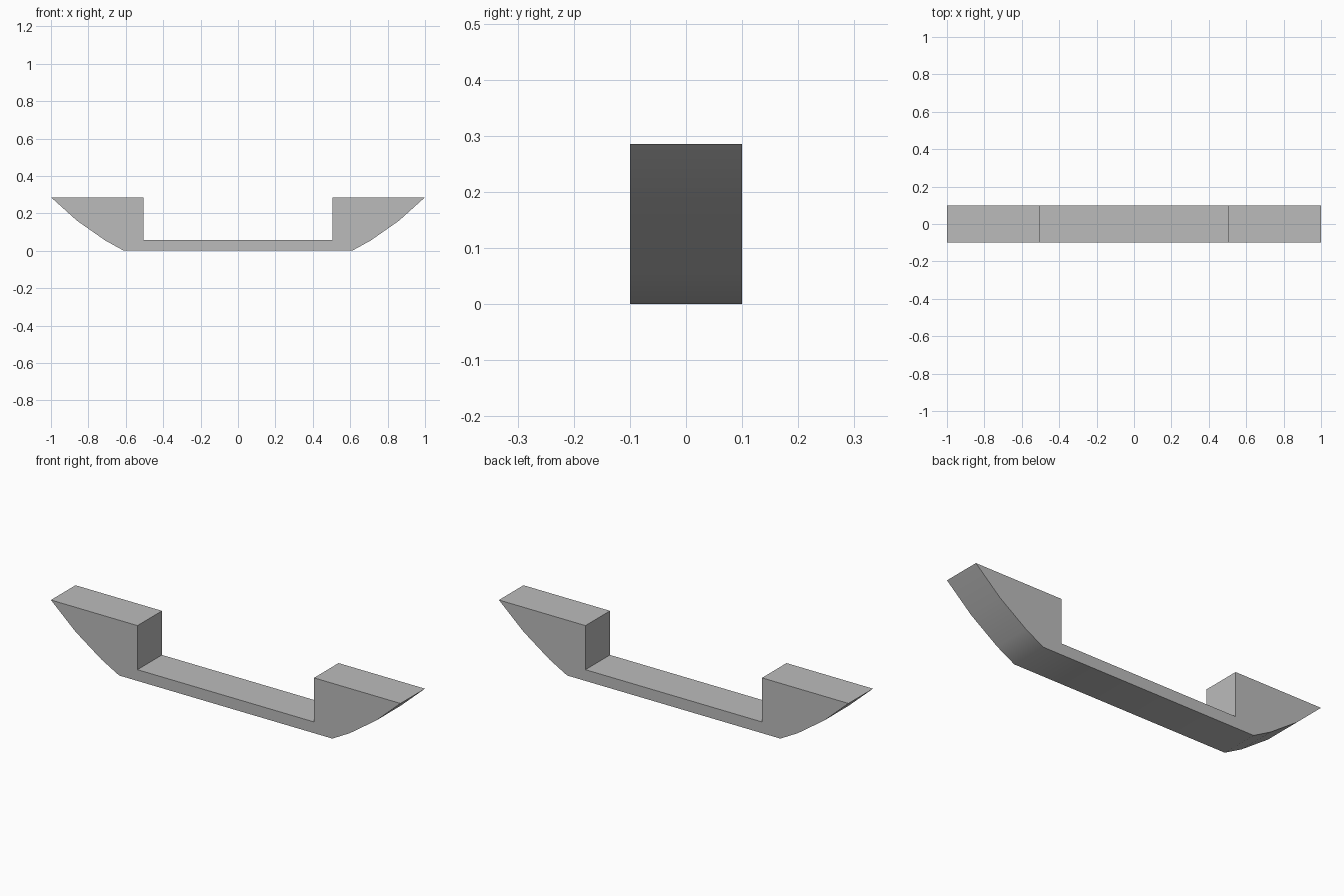
import bpy
import bmesh
import math

if "Cube" in bpy.data.objects:
    bpy.data.objects.remove(bpy.data.objects["Cube"], do_unlink=True)

DEPTH = 0.2

# Plain grey material
grey = bpy.data.materials.new("plain_grey")
grey.use_nodes = True
colour = (0.5, 0.5, 0.5, 1)
grey.diffuse_color = colour
grey.node_tree.nodes["Principled BSDF"].inputs["Base Color"].default_value = colour

# Half profile from the curved underside round to the recess, then mirrored
half = [(0.61, 0), (0.71, 0.055), (0.86, 0.16), (1, 0.286),
        (0.505, 0.286), (0.505, 0.058)]
profile = half + [(-x, z) for x, z in reversed(half)]

# Extrude the profile through the depth
bm = bmesh.new()
face = bm.faces.new([bm.verts.new((x, -DEPTH / 2, z)) for x, z in profile])
result = bmesh.ops.extrude_face_region(bm, geom=[face])
moved = [g for g in result["geom"] if isinstance(g, bmesh.types.BMVert)]
bmesh.ops.translate(bm, verts=moved, vec=(0, DEPTH, 0))
if not any(f.calc_center_median().y < -DEPTH / 2 + 1e-4 for f in bm.faces):
    bm.faces.new([v for v in bm.verts if v.co.y < 0])
bmesh.ops.recalc_face_normals(bm, faces=bm.faces)
mesh = bpy.data.meshes.new("curved_handle")
bm.to_mesh(mesh)
bm.free()
mesh.materials.append(grey)

# Curved handle with a smooth underside and crisp corners
handle = bpy.data.objects.new("curved_handle", mesh)
bpy.context.collection.objects.link(handle)
bpy.ops.object.select_all(action="DESELECT")
handle.select_set(True)
bpy.context.view_layer.objects.active = handle
bpy.ops.object.shade_smooth_by_angle(angle=math.radians(32))
